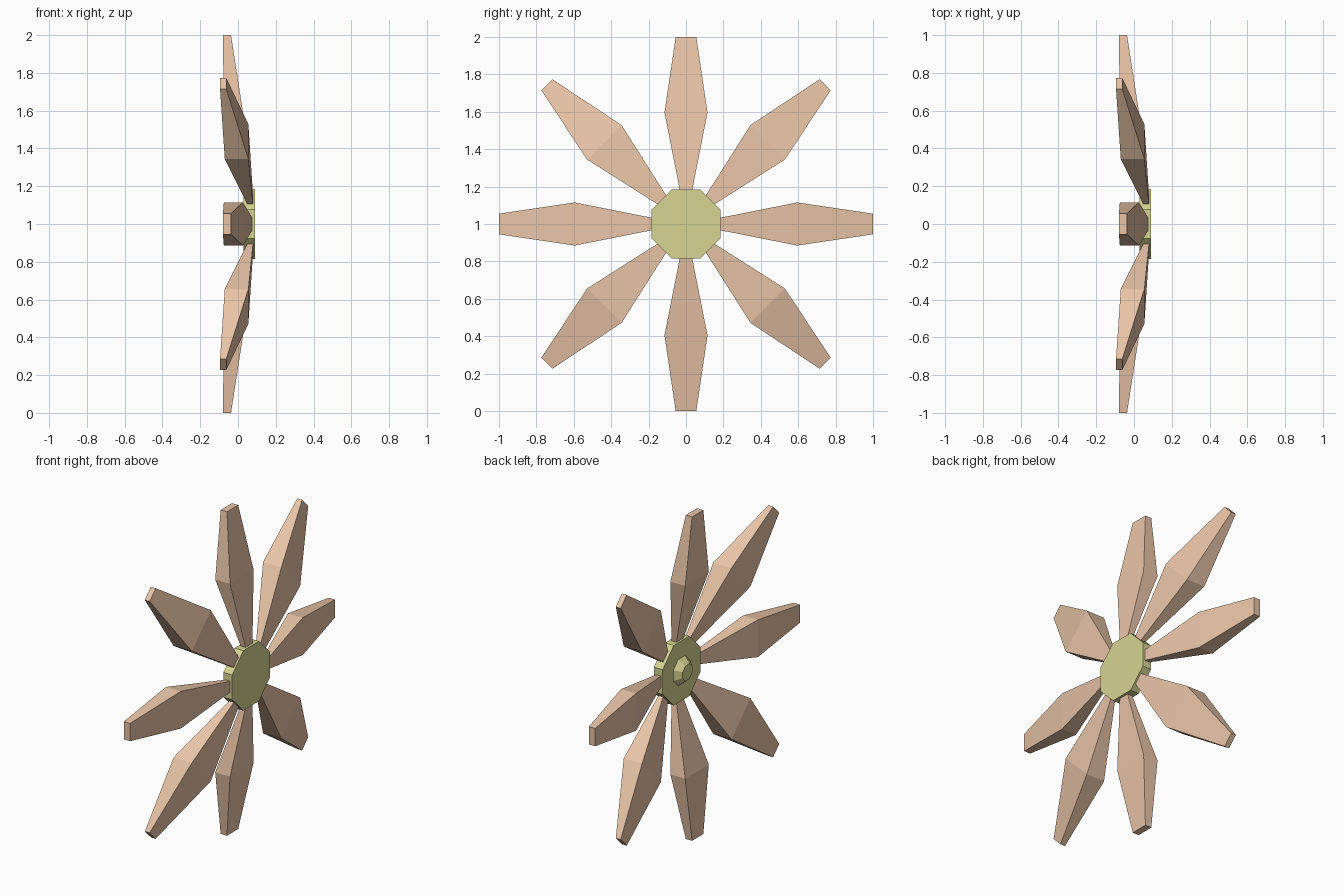
import bpy, bmesh, math
from mathutils import Matrix

if "Cube" in bpy.data.objects:
    bpy.data.objects.remove(bpy.data.objects["Cube"])

CENTRE = Matrix.Translation((0, 0, 1))


def material(name, rgb):
    m = bpy.data.materials.new(name)
    m.diffuse_color = (*rgb, 1)
    m.use_nodes = True
    m.node_tree.nodes["Principled BSDF"].inputs["Base Color"].default_value = m.diffuse_color
    return m


def loft(name, rings, mat, matrix):
    """Skin a stack of equal-length point rings and cap both ends."""
    bm = bmesh.new()
    loops = [[bm.verts.new(p) for p in ring] for ring in rings]
    n = len(loops[0])
    for a, b in zip(loops, loops[1:]):
        for i in range(n):
            j = (i + 1) % n
            bm.faces.new((a[i], a[j], b[j], b[i]))
    bm.faces.new(loops[0])
    bm.faces.new(loops[-1])
    bmesh.ops.recalc_face_normals(bm, faces=bm.faces)
    me = bpy.data.meshes.new(name)
    bm.to_mesh(me)
    bm.free()
    me.materials.append(mat)
    ob = bpy.data.objects.new(name, me)
    ob.matrix_world = matrix
    bpy.context.collection.objects.link(ob)


def petal(name, sections, angle):
    # section: distance from centre, half width, back x, front x
    rings = [[(b, -w, r), (f, -w, r), (f, w, r), (b, w, r)]
             for r, w, b, f in sections]
    loft(name, rings, peach, CENTRE @ Matrix.Rotation(angle, 4, 'X'))


def octagon(x, flat):
    # octagon facing x, with flats at distance 'flat'
    r = flat / math.cos(math.pi / 8)
    return [(x, r * math.cos(a), r * math.sin(a))
            for a in (math.pi / 8 + k * math.pi / 4 for k in range(8))]


peach = material("petal_peach", (0.82, 0.56, 0.39))
yellow = material("centre_yellow", (0.67, 0.66, 0.29))

straight = [(0.12, 0.021, 0.06, 0.083), (0.595, 0.115, -0.075, 0.026),
            (1.0, 0.055, -0.08, -0.037)]
diagonal = [(0.12, 0.019, 0.066, 0.083), (0.617, 0.13, -0.07, 0.055),
            (1.052, 0.042, -0.095, -0.062)]

# Eight petals, alternating two shapes
for k in range(8):
    kind, shape = ("diagonal", diagonal) if k % 2 else ("straight", straight)
    petal(f"{kind}_petal_{k // 2 + 1}", shape, k * math.pi / 4)

# Flower centre and the tapered boss on its back
loft("flower_centre", [octagon(0.03, 0.185), octagon(0.09, 0.185)], yellow, CENTRE)
loft("back_boss", [octagon(0.035, 0.085), octagon(-0.01, 0.047)], yellow, CENTRE)
